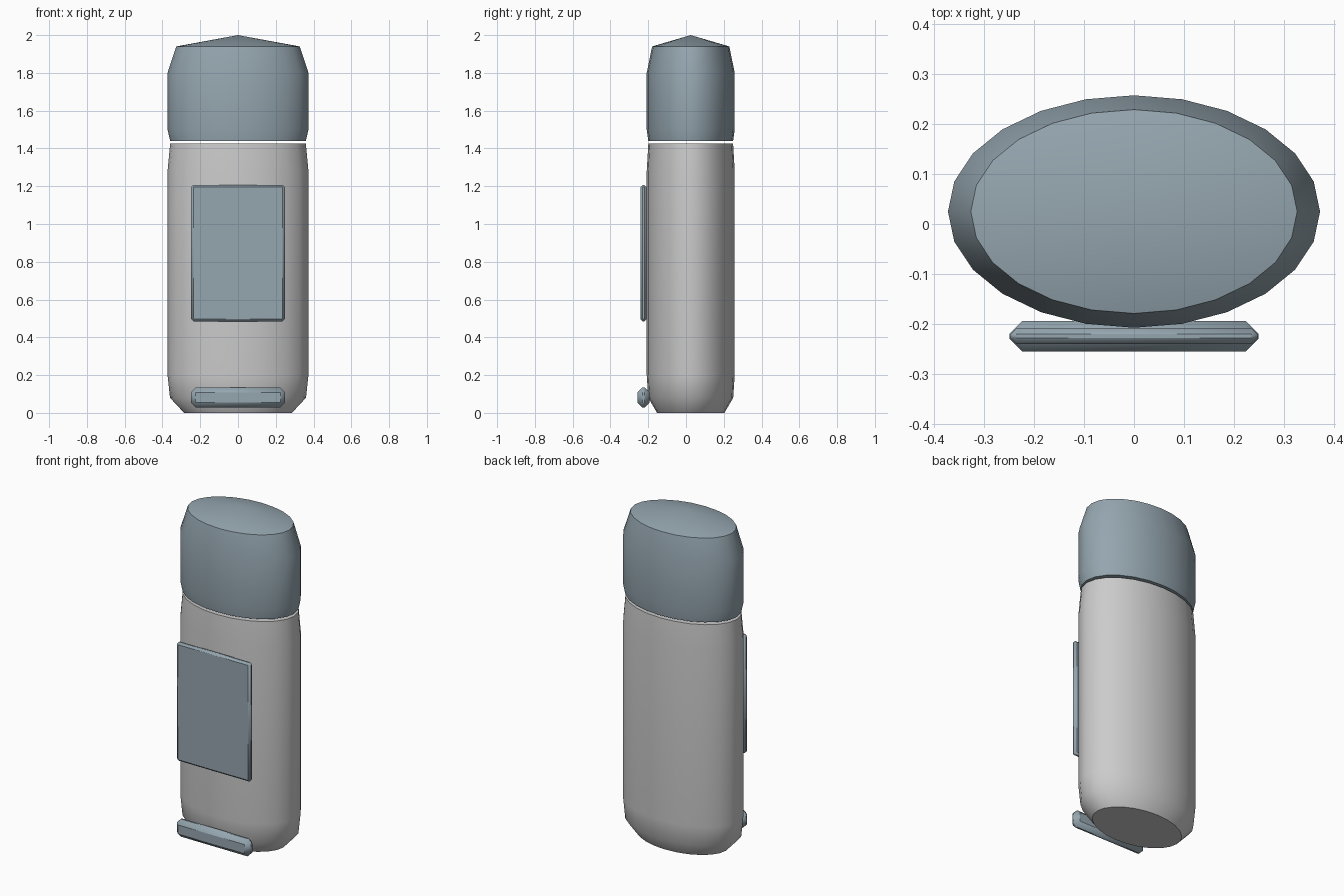
import bpy, bmesh, math

if "Cube" in bpy.data.objects:
    bpy.data.objects.remove(bpy.data.objects["Cube"])

SIDES, RX, RY, CY = 24, 0.373, 0.233, 0.025

slate = bpy.data.materials.new("slate")
slate.diffuse_color = (0.30, 0.38, 0.43, 1)
slate.use_nodes = True
slate.node_tree.nodes["Principled BSDF"].inputs["Base Color"].default_value = slate.diffuse_color


def finish(bm, name, mat=None):
    bmesh.ops.recalc_face_normals(bm, faces=bm.faces)
    me = bpy.data.meshes.new(name)
    bm.to_mesh(me)
    bm.free()
    ob = bpy.data.objects.new(name, me)
    bpy.context.collection.objects.link(ob)
    if mat:
        me.materials.append(mat)
    bpy.ops.object.select_all(action='DESELECT')
    ob.select_set(True)
    bpy.context.view_layer.objects.active = ob
    bpy.ops.object.shade_smooth_by_angle(angle=math.radians(40))
    return ob


def oval_lathe(name, profile, mat=None, tip=None):
    """Stack of oval rings from (scale, z) pairs, with an optional cone tip."""
    bm = bmesh.new()
    rings = []
    for s, z in profile:
        rings.append([bm.verts.new((RX * s * math.cos(a), CY + RY * s * math.sin(a), z))
                      for a in (2 * math.pi * i / SIDES for i in range(SIDES))])
    for lo, hi in zip(rings, rings[1:]):
        for i in range(SIDES):
            j = (i + 1) % SIDES
            bm.faces.new((lo[i], lo[j], hi[j], hi[i]))
    bm.faces.new(rings[0][::-1])
    if tip is None:
        bm.faces.new(rings[-1])
    else:
        apex = bm.verts.new((0, CY, tip))
        for i in range(SIDES):
            bm.faces.new((rings[-1][i], rings[-1][(i + 1) % SIDES], apex))
    return finish(bm, name, mat)


def chamfered_box(name, lo, hi, bevel, mat):
    bm = bmesh.new()
    bmesh.ops.create_cube(bm, size=1)
    for v in bm.verts:
        v.co = [(a + b) / 2 + c * (b - a) for a, b, c in zip(lo, hi, v.co)]
    bmesh.ops.bevel(bm, geom=bm.edges[:], offset=bevel, segments=1,
                    affect='EDGES', profile=0.5)
    return finish(bm, name, mat)


# Bottle body
oval_lathe("body", [(0.765, 0), (0.965, 0.08), (1, 0.2), (1, 1.28), (0.963, 1.425)])
# Cap, floating just above the body
oval_lathe("cap", [(0.963, 1.44), (1, 1.5), (1, 1.8), (0.877, 1.94)], slate, tip=2.0)
# Front label panel and lower bar
chamfered_box("label_panel", (-0.248, -0.241, 0.485), (0.248, -0.209, 1.207), 0.012, slate)
chamfered_box("lower_bar", (-0.25, -0.256, 0.028), (0.25, -0.194, 0.135), 0.026, slate)
